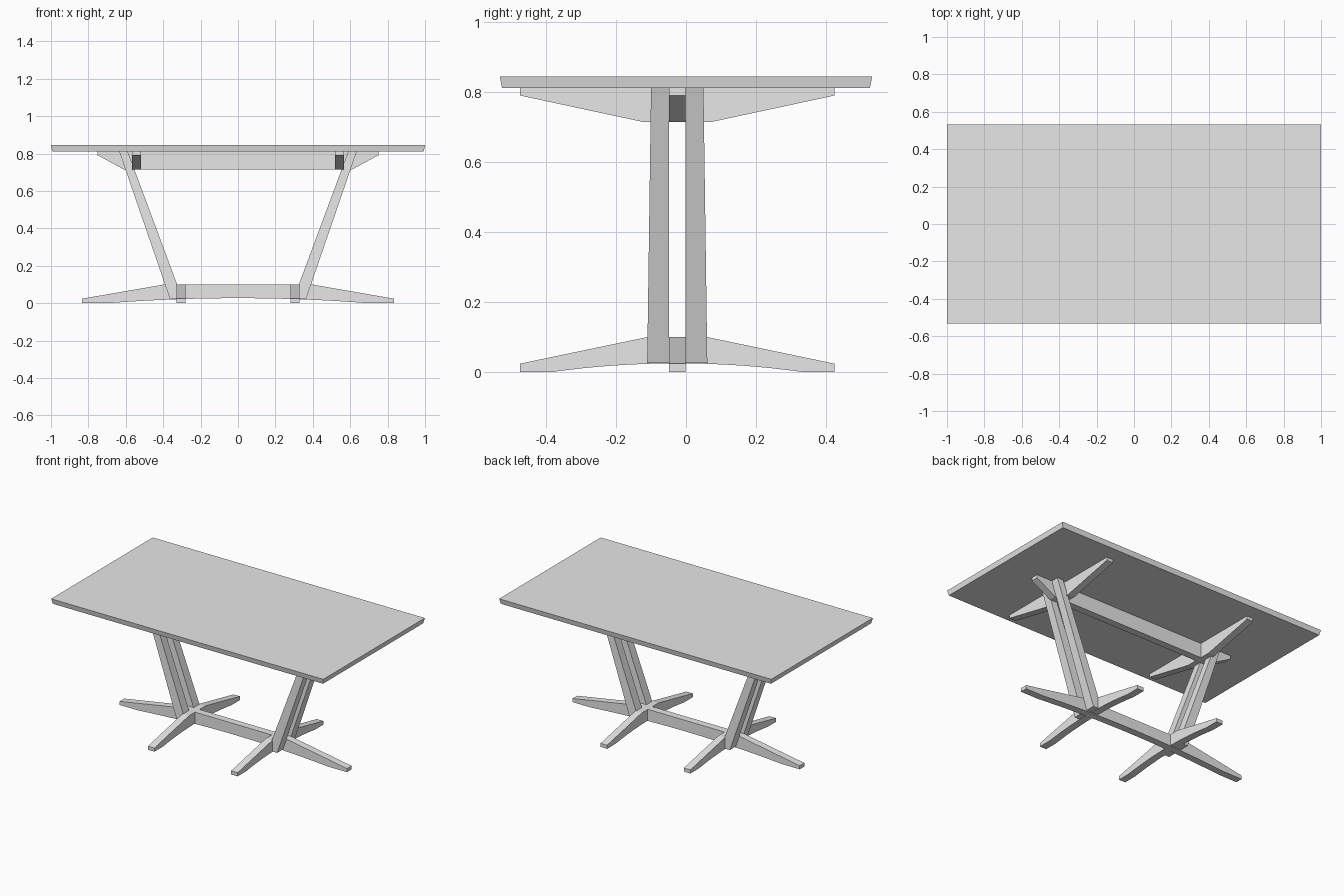
import bpy
import bmesh
from mathutils import Vector

if "Cube" in bpy.data.objects:
    bpy.data.objects.remove(bpy.data.objects["Cube"], do_unlink=True)

# One plain grey for the whole table
grey = bpy.data.materials.new("plain_grey")
grey.use_nodes = True
grey.diffuse_color = (0.8, 0.8, 0.8, 1)
grey.node_tree.nodes["Principled BSDF"].inputs["Base Color"].default_value = (0.8, 0.8, 0.8, 1)

AXIS_Y = -0.025    # centre line of the frame
WIDTH = 0.048      # thickness of the beams


def finish(name, bm):
    bmesh.ops.recalc_face_normals(bm, faces=bm.faces)
    mesh = bpy.data.meshes.new(name)
    bm.to_mesh(mesh)
    bm.free()
    mesh.materials.append(grey)
    obj = bpy.data.objects.new(name, mesh)
    bpy.context.collection.objects.link(obj)
    return obj


def loft(name, lower, upper):
    """Solid between two matching loops of points."""
    bm = bmesh.new()
    a = [bm.verts.new(p) for p in lower]
    b = [bm.verts.new(p) for p in upper]
    bm.faces.new(a)
    bm.faces.new(b)
    for i in range(len(a)):
        j = (i + 1) % len(a)
        bm.faces.new((a[i], a[j], b[j], b[i]))
    return finish(name, bm)


def rect(x0, x1, y0, y1, z):
    return [(x0, y0, z), (x1, y0, z), (x1, y1, z), (x0, y1, z)]


def beam(name, half, along_x, centre):
    """Extrude a half profile (s, z), mirrored about s = 0, across the width."""
    profile = half + [(-s, z) for s, z in reversed(half) if s > 0]
    loops = []
    for side in (-WIDTH / 2, WIDTH / 2):
        loops.append([Vector((s, side, z) if along_x else (side, s, z)) + centre
                      for s, z in profile])
    return loft(name, *loops)


def foot_profile(tip, pad, shoulder, rise, steps=8):
    """Tapered foot with a shallow arch underneath."""
    arch = [(pad * i / steps, rise * (1 - (i / steps) ** 2)) for i in range(steps + 1)]
    return arch + [(tip, 0), (tip, 0.024), (shoulder, 0.1)]


def arm_profile(tip, shoulder):
    return [(shoulder, 0.715), (tip, 0.791), (tip, 0.812)]


# Table top with edges sloping slightly inward underneath
loft("table_top", rect(-0.993, 0.993, -0.526, 0.526, 0.812),
     rect(-1, 1, -0.533, 0.533, 0.846))

# Long beams joining the two pedestals
centre = Vector((0, AXIS_Y, 0))
beam("long_foot_beam", foot_profile(0.835, 0.7, 0.395, 0.027), True, centre)
beam("long_top_beam", arm_profile(0.75, 0.61), True, centre)

for side, s in (("left", 1), ("right", -1)):
    # Cross feet and cross arms
    beam(side + "_cross_foot", foot_profile(0.45, 0.36, 0.086, 0.025), False,
         Vector((s * 0.306, AXIS_Y, 0)))
    beam(side + "_cross_arm", arm_profile(0.45, 0.096), False,
         Vector((s * 0.543, AXIS_Y, 0)))
    # Pair of leaning, tapered legs clasping the beams
    for place, d in (("front", -1), ("back", 1)):
        inner = AXIS_Y + d * WIDTH / 2
        loft(side + "_" + place + "_leg",
             rect(s * 0.298, s * 0.365, inner, AXIS_Y + d * 0.086, 0.026),
             rect(s * 0.59, s * 0.635, inner, AXIS_Y + d * 0.075, 0.812))
